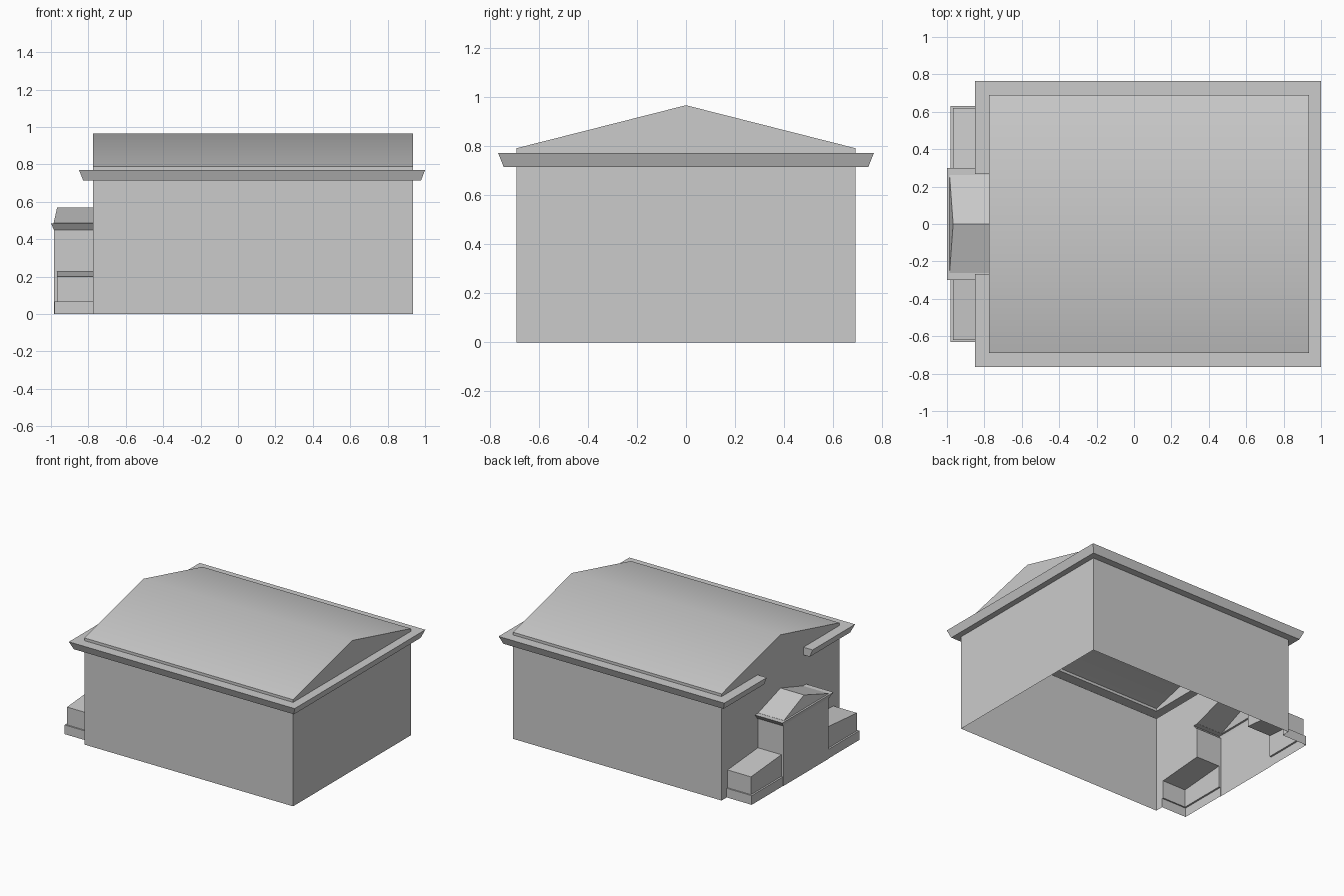
import bpy, bmesh
from mathutils import Vector

if "Cube" in bpy.data.objects:
    bpy.data.objects.remove(bpy.data.objects["Cube"])


def loft(name, a, b):
    """Closed solid between two matching loops of points."""
    bm = bmesh.new()
    va = [bm.verts.new(p) for p in a]
    vb = [bm.verts.new(p) for p in b]
    n = len(va)
    bm.faces.new(va)
    bm.faces.new(vb[::-1])
    for i in range(n):
        j = (i + 1) % n
        bm.faces.new((va[i], vb[i], vb[j], va[j]))
    bmesh.ops.recalc_face_normals(bm, faces=bm.faces)
    me = bpy.data.meshes.new(name)
    bm.to_mesh(me)
    bm.free()
    ob = bpy.data.objects.new(name, me)
    bpy.context.collection.objects.link(ob)
    return ob


def rect(x0, x1, y, z):
    return [(x0, -y, z), (x1, -y, z), (x1, y, z), (x0, y, z)]


def prism(name, half, x0, x1):
    """Extrude a mirrored y-z profile along x; half runs bottom to top."""
    prof = half + [(-y, z) for y, z in reversed(half) if y > 0]
    return loft(name, [(x0, y, z) for y, z in prof], [(x1, y, z) for y, z in prof])


def combine(ob, other, op):
    bpy.context.view_layer.objects.active = ob
    mod = ob.modifiers.new(op, 'BOOLEAN')
    mod.operation, mod.object, mod.solver = op, other, 'EXACT'
    bpy.ops.object.modifier_apply(modifier=mod.name)
    bpy.data.objects.remove(other)


# Main gabled block
shell = prism("shell", [(.69, -.1), (.69, .79), (0, .965)], -.775, .935)

# Flared eaves, interrupted in the middle of the left side
eaves = loft("eaves", rect(-.827, .978, .742, .713), rect(-.85, 1.0, .765, .77))
combine(eaves, loft("cutter", rect(-2, -.6, .268, .5), rect(-2, -.6, .268, 1)), 'DIFFERENCE')

# Porch bay, its sloped-end gable roof and flared eaves
bay = loft("bay", rect(-.983, -.5, .265, -.12), rect(-.983, -.5, .265, .47))
bay_eaves = loft("bay_eaves", rect(-.984, -.52, .273, .45), rect(-1.0, -.52, .30, .485))
bay_roof = loft("bay_roof",
                [(-.986, -.262, .475), (-.986, .262, .475), (-.986, .262, .486),
                 (-.967, 0, .57), (-.986, -.262, .486)],
                [(-.54, -.262, .475), (-.54, .262, .475), (-.54, .262, .486),
                 (-.54, 0, .57), (-.54, -.262, .486)])

# Low side boxes with sloping lids, on a common plinth
side_boxes = prism("side_boxes", [(.62, -.14), (.62, .2), (.2, .234)], -.967, -.56)
plinth = loft("plinth", rect(-.98, -.58, .63, -.16), rect(-.98, -.58, .63, .068))

# Merge to one thin skin so the interior is hollow
for part in (eaves, bay, bay_eaves, bay_roof, side_boxes, plinth):
    combine(shell, part, 'UNION')

# Open the underside at ground level
bm = bmesh.new()
bm.from_mesh(shell.data)
bmesh.ops.bisect_plane(bm, geom=bm.verts[:] + bm.edges[:] + bm.faces[:],
                       plane_co=(0, 0, 0), plane_no=(0, 0, 1), clear_inner=True)
bm.to_mesh(shell.data)
bm.free()


# Split the skin into named parts
def kind(f):
    c = f.calc_center_median()
    if c.x < -.78 and c.z < .6:
        return "porch"
    if f.normal.z > .5 and c.z > .8:
        return "roof"
    if .70 < c.z < .775 and (abs(f.normal.z) > .2 or c.x < -.78):
        return "eaves"
    return "walls"


for name in ("walls", "roof", "eaves", "porch"):
    bm = bmesh.new()
    bm.from_mesh(shell.data)
    bm.normal_update()
    drop = [f for f in bm.faces if kind(f) != name]
    bmesh.ops.delete(bm, geom=drop, context='FACES')
    me = bpy.data.meshes.new(name)
    bm.to_mesh(me)
    bm.free()
    ob = bpy.data.objects.new(name, me)
    bpy.context.collection.objects.link(ob)
    bpy.ops.object.select_all(action='DESELECT')
    ob.select_set(True)
    bpy.context.view_layer.objects.active = ob
    bpy.ops.object.shade_smooth_by_angle()
bpy.data.objects.remove(shell)
